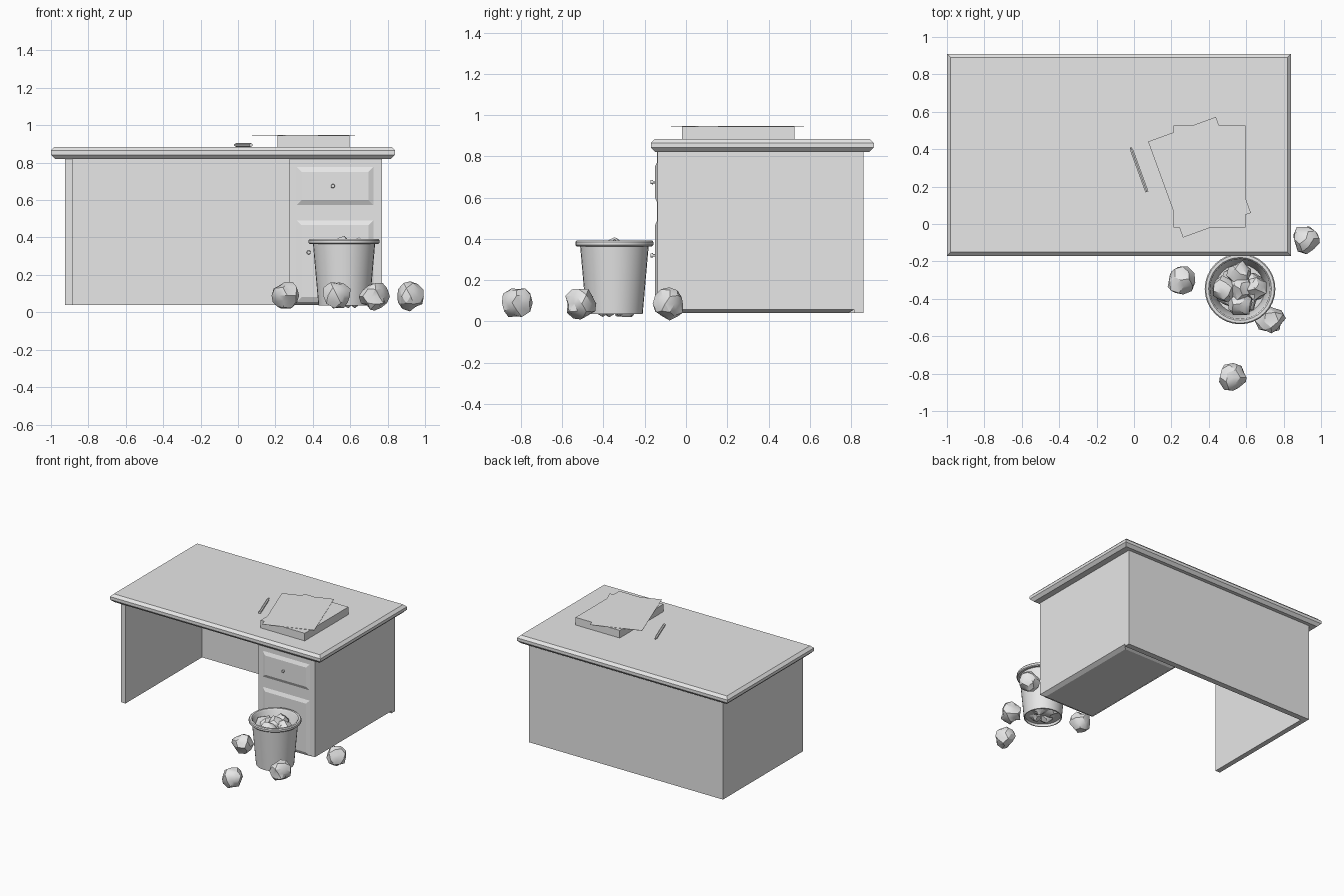
import bpy, bmesh, math, random
from mathutils import Vector, Matrix

cube = bpy.data.objects.get("Cube")
if cube:
    bpy.data.objects.remove(cube)

grey = bpy.data.materials.new("plain_grey")
grey.use_nodes = True
grey.diffuse_color = (0.8, 0.8, 0.8, 1)
grey.node_tree.nodes["Principled BSDF"].inputs["Base Color"].default_value = (0.8, 0.8, 0.8, 1)


def finish(name, bm, smooth=None):
    bmesh.ops.recalc_face_normals(bm, faces=bm.faces)
    mesh = bpy.data.meshes.new(name)
    bm.to_mesh(mesh)
    bm.free()
    mesh.materials.append(grey)
    ob = bpy.data.objects.new(name, mesh)
    bpy.context.collection.objects.link(ob)
    if smooth:
        bpy.ops.object.select_all(action='DESELECT')
        ob.select_set(True)
        bpy.context.view_layer.objects.active = ob
        bpy.ops.object.shade_smooth_by_angle(angle=math.radians(smooth))
    return ob


def rect_loft(name, a0, a1, b0, b1, levels, upright=False):
    """Stack of rectangles, each level an (inset, height) pair."""
    bm = bmesh.new()
    rings = []
    for inset, h in levels:
        corners = [(a0 + inset, b0 + inset), (a1 - inset, b0 + inset),
                   (a1 - inset, b1 - inset), (a0 + inset, b1 - inset)]
        rings.append([bm.verts.new((a, h, b) if upright else (a, b, h)) for a, b in corners])
    for low, high in zip(rings, rings[1:]):
        for i in range(4):
            j = (i + 1) % 4
            bm.faces.new((low[i], low[j], high[j], high[i]))
    bm.faces.new(rings[0])
    bm.faces.new(rings[-1])
    return finish(name, bm)


def rod(name, start, end, r1, r2, sides, smooth=None):
    start, end = Vector(start), Vector(end)
    d = end - start
    bm = bmesh.new()
    turn = d.to_track_quat('Z', 'Y').to_matrix().to_4x4()
    bmesh.ops.create_cone(bm, cap_ends=True, segments=sides, radius1=r1, radius2=r2,
                          depth=d.length,
                          matrix=Matrix.Translation((start + end) / 2) @ turn)
    return finish(name, bm, smooth)


def lathe(name, centre, profile, steps):
    bm = bmesh.new()
    verts = [bm.verts.new((r, 0, z)) for r, z in profile]
    edges = [bm.edges.new(pair) for pair in zip(verts, verts[1:])]
    bmesh.ops.spin(bm, geom=verts + edges, cent=(0, 0, 0), axis=(0, 0, 1),
                   angle=math.tau, steps=steps)
    bmesh.ops.remove_doubles(bm, verts=bm.verts, dist=0.0005)
    bmesh.ops.translate(bm, verts=bm.verts, vec=centre)
    return finish(name, bm, 35)


def paper_ball(name, centre, size, seed):
    rng = random.Random(seed)
    bm = bmesh.new()
    bmesh.ops.create_icosphere(bm, subdivisions=2, radius=size)
    for v in bm.verts:
        v.co *= rng.uniform(0.8, 1.14)
    spin = Matrix.Rotation(rng.uniform(0, math.tau), 4, 'Z')
    bmesh.ops.transform(bm, verts=bm.verts, matrix=Matrix.Translation(centre) @ spin)
    return finish(name, bm, 28)


# Desk: bevelled top, side and back panels, drawer cabinet
rect_loft("desk_top", -1, 0.84, -0.17, 0.91,
          [(0.022, 0.82), (0, 0.842), (0, 0.865), (0.02, 0.885)])
rect_loft("left_panel", -0.925, -0.885, -0.14, 0.86, [(0, 0.04), (0, 0.825)])
rect_loft("back_panel", -0.885, 0.77, 0.815, 0.86, [(0, 0.04), (0, 0.825)])
rect_loft("cabinet", 0.275, 0.77, -0.138, 0.815, [(0.03, 0.04), (0, 0.058), (0, 0.825)])

# Raised fronts and knobs
for part, low, high, kx, kz in (("drawer", 0.573, 0.777, 0.507, 0.675),
                                ("door", 0.055, 0.492, 0.378, 0.32)):
    rect_loft(part + "_front", 0.314, 0.724, low, high,
              [(0, -0.13), (0, -0.138), (0.026, -0.15)], upright=True)
    rod(part + "_knob_stem", (kx, -0.145, kz), (kx, -0.165, kz), 0.006, 0.006, 12, 35)
    rod(part + "_knob", (kx, -0.16, kz), (kx, -0.172, kz), 0.011, 0.009, 12, 35)

# Paper stack with a turned loose sheet on top
w, d = 0.193, 0.273
rect_loft("paper_stack", 0.404 - w, 0.404 + w, 0.253 - d, 0.253 + d, [(0, 0.885), (0, 0.945)])
sheet = rect_loft("top_sheet", -w, w, -d, d, [(0, 0), (0, 0.002)])
sheet.location = (0.35, 0.25, 0.945)
sheet.rotation_euler.z = math.radians(20)

# Pencil
tip, neck, tail = (-0.018, 0.41, 0.894), (-0.01, 0.389, 0.894), (0.069, 0.172, 0.894)
rod("pencil", neck, tail, 0.01, 0.01, 6)
rod("pencil_tip", neck, tip, 0.01, 0.004, 6)

# Waste bin with rolled rim and recessed floor
bin_x, bin_y = 0.567, -0.347
lathe("waste_bin", (bin_x, bin_y, 0),
      [(0, 0.055), (0.13, 0.055), (0.13, 0.035), (0.137, 0.035), (0.166, 0.364),
       (0.183, 0.364), (0.189, 0.37), (0.189, 0.385), (0.183, 0.392), (0.168, 0.392),
       (0.16, 0.382), (0.132, 0.062), (0, 0.062)], 32)

# Crumpled paper on the floor
for i, (x, y, z) in enumerate([(0.25, -0.3, 0.09), (0.53, -0.82, 0.09),
                               (0.73, -0.51, 0.085), (0.92, -0.08, 0.085)]):
    paper_ball(f"floor_paper_{i + 1}", (x, y, z), 0.075, i + 3)

# Crumpled paper in the bin: a lower and an upper layer around the middle
for layer, z, spread, turn in (("lower", 0.095, 0.062, 0.4), ("upper", 0.325, 0.08, 0.0)):
    for i in range(4):
        a = turn + i * math.tau / 4
        paper_ball(f"{layer}_paper_{i + 1}",
                   (bin_x + spread * math.cos(a), bin_y + spread * math.sin(a), z),
                   0.066, 20 + i)
paper_ball("middle_paper", (bin_x, bin_y, 0.335), 0.066, 40)
